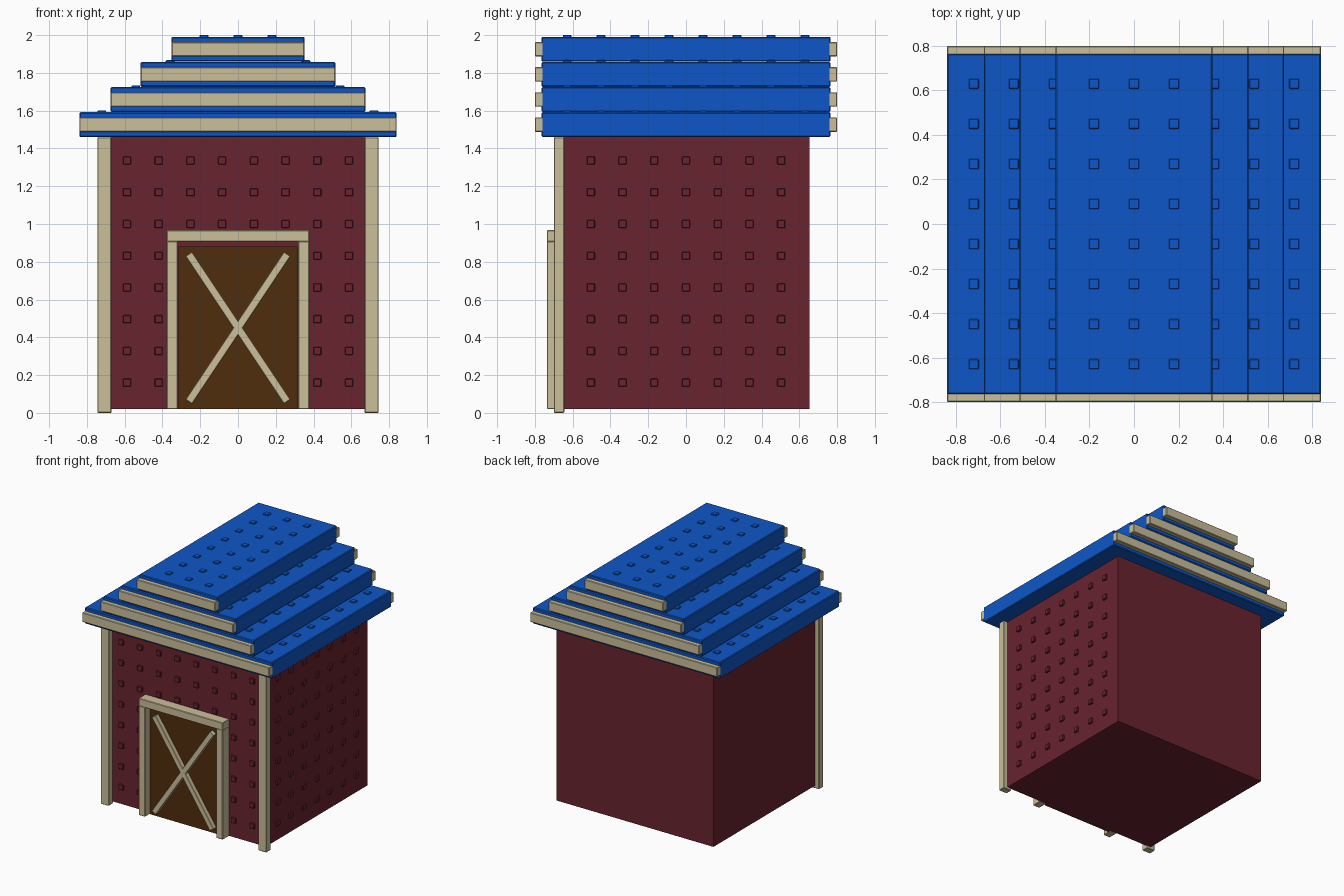
import bpy
import bmesh
import math
from mathutils import Matrix, Vector

cube = bpy.data.objects.get("Cube")
if cube:
    bpy.data.objects.remove(cube, do_unlink=True)


def material(name, rgb):
    mat = bpy.data.materials.new(name)
    mat.use_nodes = True
    mat.diffuse_color = (*rgb, 1)
    mat.node_tree.nodes["Principled BSDF"].inputs["Base Color"].default_value = (*rgb, 1)
    return mat


RED = material("barn red", (0.14, 0.017, 0.028))
BLUE = material("roof blue", (0.004, 0.095, 0.57))
BROWN = material("door brown", (0.08, 0.027, 0.004))
CREAM = material("cream trim", (0.6, 0.52, 0.32))


def blocks(name, mat, boxes, bevel=0.0, rotation=None):
    """One object made of boxes, each given as (centre, size)."""
    bm = bmesh.new()
    for centre, size in boxes:
        matrix = Matrix.Translation(centre) @ (rotation or Matrix()) @ Matrix.Diagonal((*size, 1))
        bmesh.ops.create_cube(bm, size=1, matrix=matrix)
    mesh = bpy.data.meshes.new(name)
    bm.to_mesh(mesh)
    bm.free()
    mesh.materials.append(mat)
    obj = bpy.data.objects.new(name, mesh)
    bpy.context.collection.objects.link(obj)
    if bevel:
        mod = obj.modifiers.new("Bevel", 'BEVEL')
        mod.width = bevel
        mod.segments = 1
    return obj


def span(low, high):
    """Box from two opposite corners."""
    low, high = Vector(low), Vector(high)
    return (low + high) / 2, high - low


# Walls
WALL_X, FRONT, BACK, EAVE = 0.705, -0.65, 0.655, 1.46
blocks("walls", RED, [span((-WALL_X, FRONT, 0.02), (WALL_X, BACK, EAVE + 0.01))])

# Wall studs on the front and on one side
PITCH, STUD = 0.168, 0.042
rows = [0.16 + PITCH * i for i in range(8)]
front_studs = [((x, FRONT, z), (STUD, 0.03, STUD))
               for x in [PITCH * (i - 3.5) for i in range(8)] for z in rows
               if abs(x) > 0.38 or z > 0.98]
side_studs = [((WALL_X, PITCH * (i - 3), z), (0.03, STUD, STUD))
              for i in range(7) for z in rows]
blocks("front_wall_studs", RED, front_studs, 0.003)
blocks("side_wall_studs", RED, side_studs, 0.003)

# Corner posts
for side, label in ((1, "left"), (-1, "right")):
    blocks(label + "_corner_post", CREAM,
           [((side * 0.707, -0.672, EAVE / 2), (0.074, 0.056, EAVE))], 0.004)

# Door, frame and cross brace
blocks("door", BROWN, [span((-0.315, -0.675, 0.02), (0.315, FRONT, 0.88))])
for side, label in ((1, "left"), (-1, "right")):
    blocks(label + "_door_jamb", CREAM,
           [((side * 0.348, -0.692, 0.465), (0.06, 0.088, 0.89))], 0.004)
blocks("door_lintel", CREAM, [span((-0.378, -0.736, 0.905), (0.378, -0.648, 0.968))], 0.004)
brace_angle = math.atan2(0.78, 0.52)
for side, label in ((1, "rising"), (-1, "falling")):
    blocks(label + "_door_brace", CREAM, [((0, -0.69, 0.45), (0.94, 0.04, 0.042))], 0.003,
           Matrix.Rotation(-side * brace_angle, 4, 'Y'))

# Stepped roof: slabs, end boards and studs
ROOF_Y, STEP, ROOF_PITCH = 0.765, 0.133, 0.18
half_widths = (0.84, 0.675, 0.515, 0.352)
stud_columns = ((4,), (3,), (2,), (-1, 0, 1))
for level, half in enumerate(half_widths):
    base = EAVE + STEP * level
    top = base + STEP
    n = str(level + 1)
    blocks("roof_slab_" + n, BLUE,
           [span((-half, -ROOF_Y, base), (half, ROOF_Y, top - 0.001))], 0.006)
    blocks("roof_end_boards_" + n, CREAM,
           [((0, s * 0.775, base + 0.066), (2 * half, 0.05, 0.076)) for s in (-1, 1)], 0.004)
    columns = stud_columns[level]
    if len(columns) == 1:
        columns = (-columns[0], columns[0])
    blocks("roof_studs_" + n, BLUE,
           [((c * ROOF_PITCH, ROOF_PITCH * (i - 3.5), top), (0.045, 0.045, 0.016))
            for c in columns for i in range(8)], 0.003)
